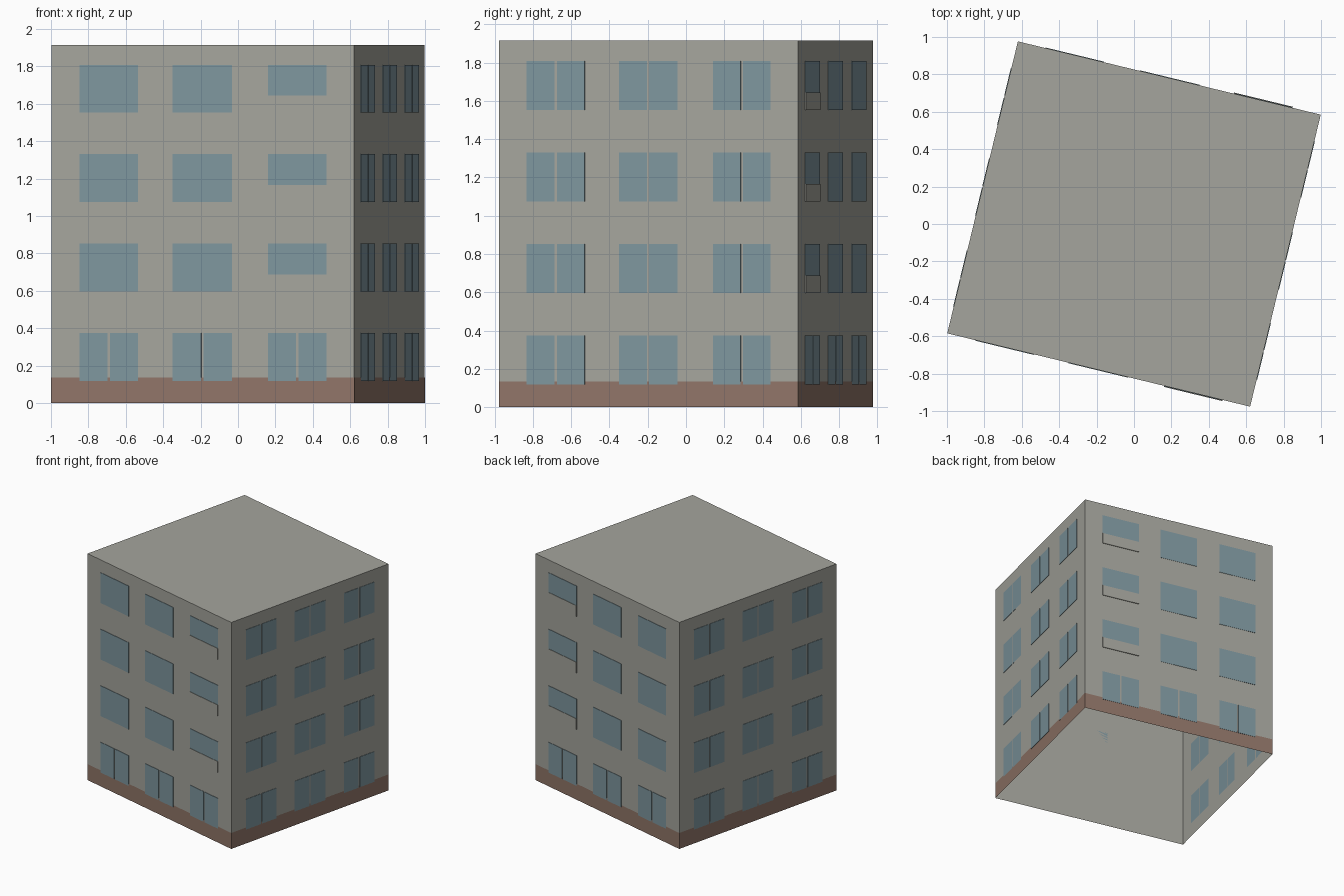
import bpy, bmesh
from math import radians
from mathutils import Matrix, Vector

cube = bpy.data.objects.get("Cube")
if cube:
    bpy.data.objects.remove(cube, do_unlink=True)

WIDTH, DEPTH, HEIGHT = 1.666, 1.606, 1.915
TURN = Matrix.Rotation(radians(-13.6), 4, 'Z')
FLOOR, SILL, WINDOW_H = 0.478, 0.118, 0.256
COLUMNS = [(0.093, 0.287), (0.401, 0.597), (0.716, 0.909)]
GAP = 0.012
PANEL_H = 0.091


def material(name, rgb):
    linear = [((c / 255 + 0.055) / 1.055) ** 2.4 for c in rgb] + [1]
    mat = bpy.data.materials.new(name)
    mat.use_nodes = True
    mat.diffuse_color = linear
    mat.node_tree.nodes["Principled BSDF"].inputs["Base Color"].default_value = linear
    return mat


concrete = material("grey concrete", (165, 165, 157))
glass = material("blue glass", (126, 150, 158))
plinth_paint = material("brown plinth", (144, 117, 104))


def finish(name, bm, mat):
    mesh = bpy.data.meshes.new(name)
    bm.to_mesh(mesh)
    bm.free()
    mesh.materials.append(mat)
    obj = bpy.data.objects.new(name, mesh)
    bpy.context.collection.objects.link(obj)
    obj.matrix_world = TURN
    return obj


def add_block(bm, size, centre, frame=Matrix()):
    place = frame @ Matrix.Translation(centre) @ Matrix.Diagonal((*size, 1))
    return bmesh.ops.create_cube(bm, size=1, matrix=place)["verts"]


def shell(name, size, mat, keep_roof):
    """Box of walls, open below and optionally above."""
    bm = bmesh.new()
    add_block(bm, size, (0, 0, size[2] / 2))
    bm.normal_update()
    drop = [f for f in bm.faces if f.normal.z < -0.5 or (f.normal.z > 0.5 and not keep_roof)]
    bmesh.ops.delete(bm, geom=drop, context='FACES')
    return finish(name, bm, mat)


# Main block and painted plinth band
shell("building_walls", (WIDTH, DEPTH, HEIGHT), concrete, True)
shell("plinth_band", (WIDTH + 0.002, DEPTH + 0.002, 0.135), plinth_paint, False)


def wall_plate(bm, frame, left, right, low, high, thick):
    # Wall frame: x along the wall, -y outwards
    add_block(bm, (right - left, thick, high - low),
              ((left + right) / 2, -thick / 2, (low + high) / 2), frame)


# Each wall: name, turn, length, distance from centre, short column
walls = [("front", 0, WIDTH, DEPTH / 2, 2), ("right", 90, DEPTH, WIDTH / 2, None),
         ("back", 180, WIDTH, DEPTH / 2, 0), ("left", 270, DEPTH, WIDTH / 2, None)]

for name, angle, length, offset, short in walls:
    frame = Matrix.Rotation(radians(angle), 4, 'Z') @ Matrix.Translation(
        Vector((-length / 2, -offset, 0)))
    windows, panels = bmesh.new(), bmesh.new()
    for floor in range(4):
        low = SILL + floor * FLOOR
        high = low + WINDOW_H
        for column, (a, b) in enumerate(COLUMNS):
            left, right = a * length, b * length
            middle = (left + right) / 2
            bottom = low
            # Balcony panel under the short stair windows
            if column == short and floor > 0:
                bottom = low + PANEL_H
                wall_plate(panels, frame, left, right, low, bottom, 0.006)
            # Side walls and the ground floor have paired panes
            if short is None or floor == 0:
                panes = [(left, middle - GAP / 2), (middle + GAP / 2, right)]
            else:
                panes = [(left, right)]
            for p, q in panes:
                wall_plate(windows, frame, p, q, bottom, high, 0.003)
    finish(name + "_windows", windows, glass)
    if short is not None:
        finish(name + "_sill_panels", panels, concrete)
    else:
        panels.free()
